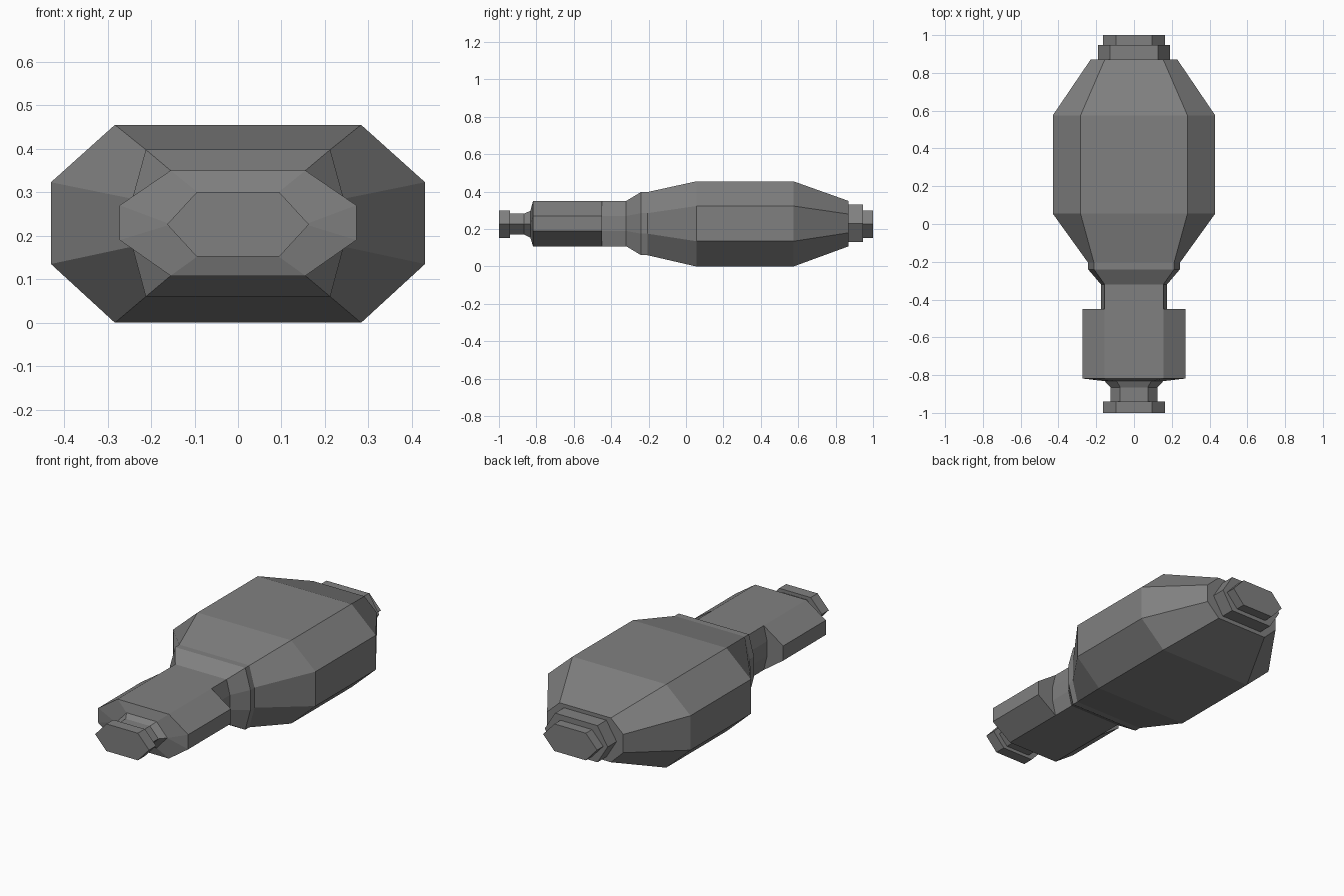
import bpy
import bmesh

if "Cube" in bpy.data.objects:
    bpy.data.objects.remove(bpy.data.objects["Cube"])

# Dark grey for every part
dark_grey = bpy.data.materials.new("dark_grey")
dark_grey.diffuse_color = (0.216, 0.216, 0.216, 1.0)
dark_grey.use_nodes = True
dark_grey.node_tree.nodes["Principled BSDF"].inputs["Base Color"].default_value = dark_grey.diffuse_color

# A section is (y, half_width, flat_half_width, z_bottom, z_side_low, z_side_high, z_top)


def ring_points(s):
    y, w, f, zb, zl, zh, zt = s
    return [(f, y, zb), (w, y, zl), (w, y, zh), (f, y, zt),
            (-f, y, zt), (-w, y, zh), (-w, y, zl), (-f, y, zb)]


def loft(name, sections, cap_start=False, cap_end=False):
    bm = bmesh.new()
    rings = [[bm.verts.new(p) for p in ring_points(s)] for s in sections]
    for a, b in zip(rings, rings[1:]):
        for i in range(8):
            j = (i + 1) % 8
            bm.faces.new((a[i], a[j], b[j], b[i]))
    if cap_start:
        bm.faces.new(rings[0])
    if cap_end:
        bm.faces.new(rings[-1][::-1])
    bmesh.ops.remove_doubles(bm, verts=bm.verts, dist=1e-4)
    bmesh.ops.recalc_face_normals(bm, faces=bm.faces)
    # Open parts: make sure the normals point away from the long axis
    bm.normal_update()
    lean = sum(f.normal.x * f.calc_center_median().x * f.calc_area() for f in bm.faces)
    if lean < 0:
        bmesh.ops.reverse_faces(bm, faces=bm.faces)
    mesh = bpy.data.meshes.new(name)
    bm.to_mesh(mesh)
    bm.free()
    mesh.materials.append(dark_grey)
    obj = bpy.data.objects.new(name, mesh)
    bpy.context.collection.objects.link(obj)
    return obj


def hexagon(y, w, f, zb, zt):
    mid = (zb + zt) / 2
    return (y, w, f, zb, mid, mid, zt)


def octagon(y, w, f, zb=0.108, zl=0.19, zh=0.27, zt=0.35):
    return (y, w, f, zb, zl, zh, zt)


# Shared sections where parts meet
neck_front = octagon(-0.45, 0.175, 0.155)
neck_back = octagon(-0.32, 0.175, 0.155)
grip_nose = hexagon(-0.832, 0.155, 0.091, 0.154, 0.298)
body_end = octagon(0.87, 0.23, 0.155, 0.108, 0.18, 0.28, 0.35)

# Front stud with hexagonal head
loft("front_stud", [
    hexagon(-1.0, 0.163, 0.095, 0.152, 0.30),
    hexagon(-0.94, 0.163, 0.095, 0.152, 0.30),
    hexagon(-0.94, 0.125, 0.073, 0.17, 0.282),
    hexagon(-0.865, 0.125, 0.073, 0.17, 0.282),
    grip_nose], cap_start=True)

# Wide grip block, stepping down onto the neck
loft("grip", [
    grip_nose,
    octagon(-0.818, 0.272, 0.155),
    octagon(-0.45, 0.272, 0.155),
    neck_front])

# Narrow neck
loft("neck", [neck_front, neck_back])

# Collar and large faceted body
loft("body", [
    neck_back,
    octagon(-0.24, 0.243, 0.212, 0.06, 0.175, 0.285, 0.398),
    octagon(-0.205, 0.243, 0.212, 0.06, 0.175, 0.285, 0.398),
    octagon(0.055, 0.43, 0.283, 0.0, 0.135, 0.323, 0.455),
    octagon(0.575, 0.43, 0.283, 0.0, 0.135, 0.323, 0.455),
    body_end])

# Stepped rear cap
loft("rear_cap", [
    body_end,
    hexagon(0.87, 0.19, 0.128, 0.13, 0.33),
    hexagon(0.947, 0.19, 0.128, 0.13, 0.33),
    hexagon(0.947, 0.163, 0.095, 0.152, 0.30),
    hexagon(1.0, 0.163, 0.095, 0.152, 0.30)], cap_end=True)
